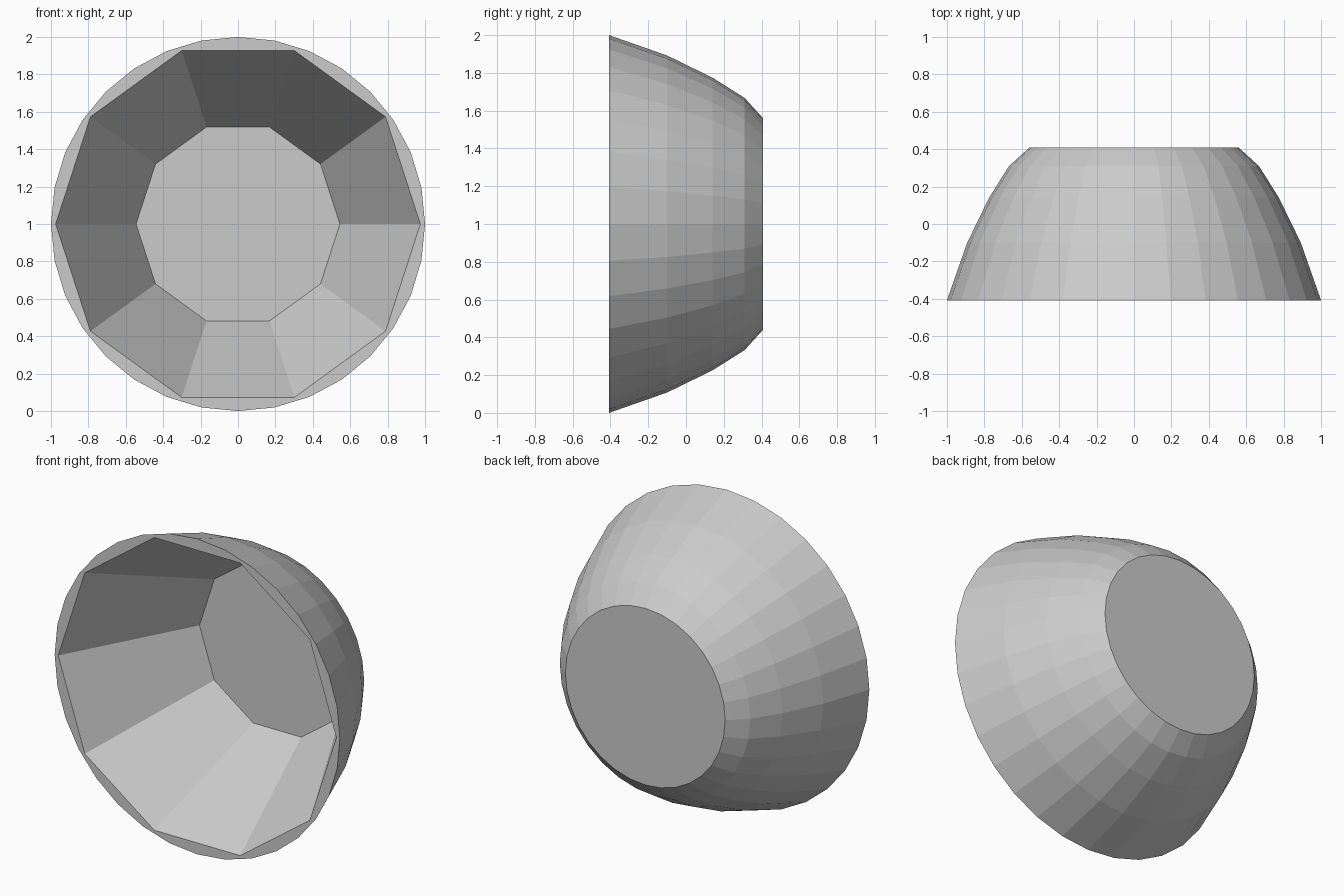
import bpy, bmesh
from math import sin, cos, tau

if "Cube" in bpy.data.objects:
    bpy.data.objects.remove(bpy.data.objects["Cube"])

bm = bmesh.new()

def ring(radius, y, sides):
    # circle around the y axis, centred at z = 1
    return [bm.verts.new((radius * cos(tau * i / sides), y,
                          1 + radius * sin(tau * i / sides))) for i in range(sides)]

def loft(profile, sides):
    # stack of rings joined by quads, closed by a cap on the last ring
    rings = [ring(r, y, sides) for r, y in profile]
    for a, b in zip(rings, rings[1:]):
        for i in range(sides):
            j = (i + 1) % sides
            bm.faces.new((a[i], a[j], b[j], b[i]))
    bm.faces.new(rings[-1])
    return rings[0]

def loop_edges(verts):
    return [bm.edges.get((v, verts[i - 1])) for i, v in enumerate(verts)]

# rounded outer shell with flat back
outer = loft([(1.0, -0.408), (0.892, -0.10), (0.775, 0.14),
              (0.668, 0.31), (0.56, 0.408)], 32)

# ten-sided tapered cavity
inner = loft([(0.975, -0.408), (0.545, 0.393)], 10)

# thin flat rim between the two
bmesh.ops.triangle_fill(bm, edges=loop_edges(outer) + loop_edges(inner),
                        use_beauty=True, normal=(0, -1, 0))
# clear any fill across the cavity mouth
mouth = [f for f in bm.faces if all(v in inner for v in f.verts)]
bmesh.ops.delete(bm, geom=mouth, context='FACES_ONLY')
bmesh.ops.recalc_face_normals(bm, faces=bm.faces[:])

mesh = bpy.data.meshes.new("faceted_bowl")
bm.to_mesh(mesh)
bm.free()
bowl = bpy.data.objects.new("faceted_bowl", mesh)
bpy.context.collection.objects.link(bowl)
